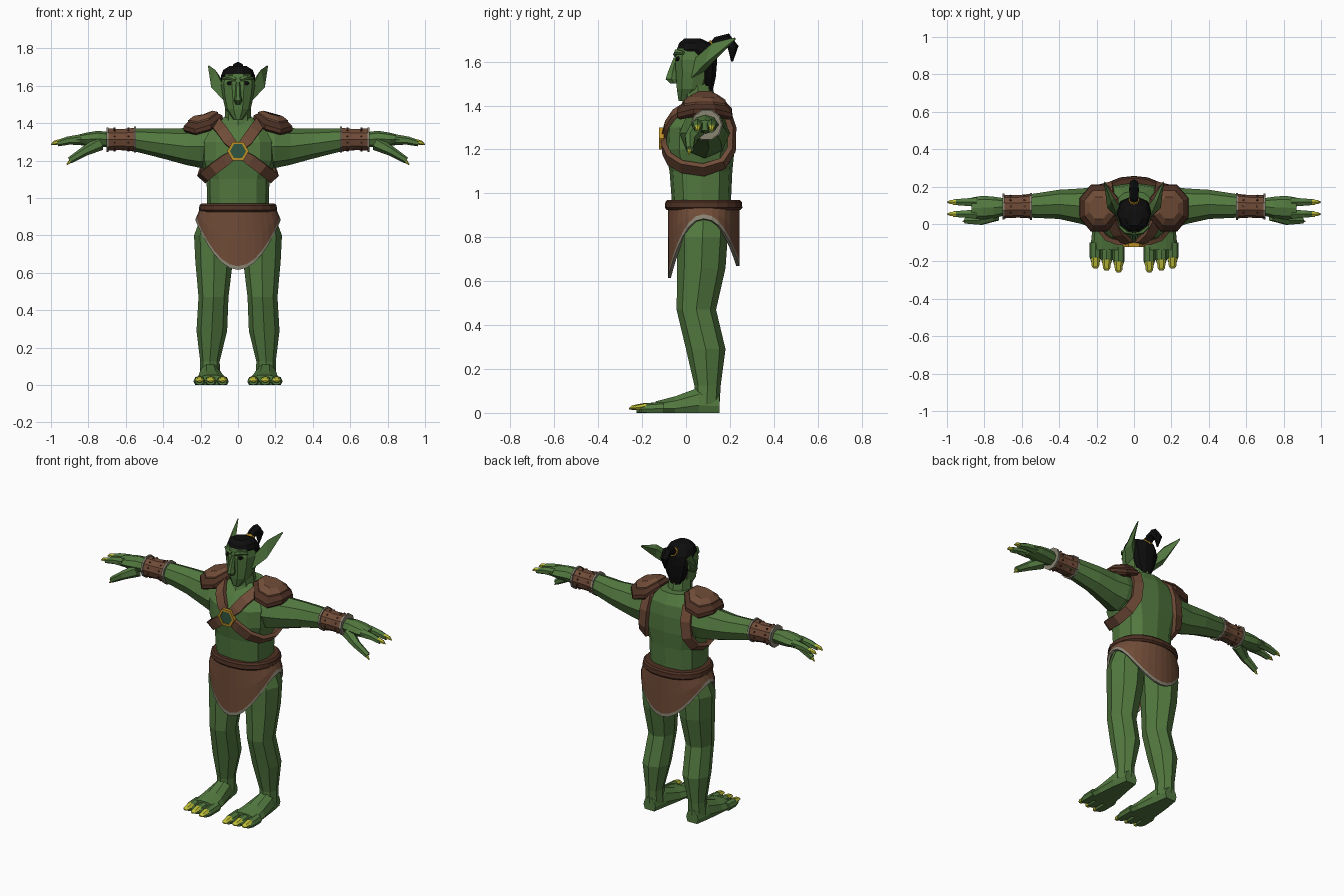
import bpy, bmesh, math
from mathutils import Vector

cube = bpy.data.objects.get("Cube")
if cube:
    bpy.data.objects.remove(cube, do_unlink=True)


def material(name, *rgb):
    mat = bpy.data.materials.new(name)
    mat.use_nodes = True
    mat.diffuse_color = (*rgb, 1)
    mat.node_tree.nodes["Principled BSDF"].inputs["Base Color"].default_value = (*rgb, 1)
    return mat


skin = material("green_skin", .085, .19, .05)
leather = material("brown_leather", .16, .07, .038)
dark_leather = material("dark_brown_leather", .075, .03, .017)
trim = material("grey_trim", .25, .23, .17)
claw = material("yellow_claw", .52, .52, .04)
black = material("black_hair", .004, .004, .004)
gold = material("gold", .5, .27, .02)
gem = material("dark_green_gem", .03, .09, .05)


def build(name, verts, faces, mats, mirror=False):
    """Make an object; mirror copies it to the other side."""
    bm = bmesh.new()
    vs = [bm.verts.new(v) for v in verts]
    for f in faces:
        bm.faces.new([vs[i] for i in f])
    bmesh.ops.recalc_face_normals(bm, faces=bm.faces)
    mesh = bpy.data.meshes.new(name)
    bm.to_mesh(mesh)
    bm.free()
    for mat in mats:
        mesh.materials.append(mat)
    obj = bpy.data.objects.new(name, mesh)
    bpy.context.collection.objects.link(obj)
    if mirror:
        obj.modifiers.new("Mirror", 'MIRROR').use_mirror_merge = False
    return obj


def skin_rings(name, rings, mat, mirror=False, closed=False):
    """Join rings of points into a solid, capped or closed into a loop."""
    n, count = len(rings[0]), len(rings)
    faces = []
    for i in range(count if closed else count - 1):
        a, b = i * n, (i + 1) % count * n
        faces += [(a + j, a + (j + 1) % n, b + (j + 1) % n, b + j) for j in range(n)]
    if not closed:
        faces += [tuple(range(n)), tuple(range((count - 1) * n, count * n))]
    return build(name, [p for r in rings for p in r], faces, [mat], mirror)


def power(v, e):
    return math.copysign(abs(v) ** e, v)


def loft(name, axis, sections, mat, n=8, mirror=False, square=1, floor=False):
    """Sections hold position, two centres and two radii."""
    rings = []
    for p, cu, cv, ru, rv in sections:
        ring = []
        for k in range(n):
            a = math.tau * k / n
            u, v = cu + ru * power(math.cos(a), square), cv + rv * power(math.sin(a), square)
            point = {"X": (p, u, v), "Y": (u, p, v), "Z": (u, v, p)}[axis]
            ring.append((point[0], point[1], max(point[2], 0) if floor else point[2]))
        rings.append(ring)
    return skin_rings(name, rings, mat, mirror)


def tube(name, path, mat, ref, n=6, mirror=False):
    """Path points hold x, y, z and radius."""
    pts = [Vector(p[:3]) for p in path]
    rings = []
    for i, p in enumerate(pts):
        t = (pts[min(i + 1, len(pts) - 1)] - pts[max(i - 1, 0)]).normalized()
        u = t.cross(Vector(ref)).normalized()
        v = t.cross(u)
        rings.append([p + path[i][3] * (u * math.cos(math.tau * k / n) + v * math.sin(math.tau * k / n))
                      for k in range(n)])
    return skin_rings(name, rings, mat, mirror)


# Body
loft("torso", "Z", [
    (.82, 0, .08, .11, .1), (.9, 0, .075, .17, .125), (.97, 0, .07, .165, .135),
    (1.1, 0, .068, .168, .143), (1.2, 0, .063, .2, .158), (1.3, 0, .065, .2, .155),
    (1.37, 0, .085, .16, .125), (1.43, 0, .095, .09, .08)], skin, 12, square=.75)
loft("neck", "Z", [(1.34, 0, .06, .1, .1), (1.42, 0, .06, .072, .075), (1.52, 0, .05, .065, .065)], skin)

# Arms and hands
loft("arm", "X", [
    (.1, .08, 1.28, .11, .1), (.2, .085, 1.275, .115, .115), (.28, .095, 1.275, .095, .098),
    (.4, .105, 1.29, .078, .08), (.55, .097, 1.31, .063, .062), (.7, .092, 1.31, .05, .048)],
    skin, mirror=True)
loft("palm", "X", [
    (.69, .092, 1.312, .045, .04), (.75, .088, 1.315, .058, .044), (.81, .087, 1.313, .064, .036),
    (.87, .086, 1.31, .055, .024)], skin, mirror=True)
for label, y in (("front", .053), ("back", .117)):
    tube(label + "_finger", [(.84, y, 1.312, .028), (.91, y, 1.306, .022), (.965, y, 1.292, .017)],
         skin, (0, 1, 0), mirror=True)
    tube(label + "_finger_claw", [(.95, y, 1.3, .015), (.98, y, 1.295, .012), (1, y, 1.285, .002)],
         claw, (0, 1, 0), mirror=True)
tube("thumb", [(.74, .05, 1.29, .038), (.82, .018, 1.25, .026), (.9, .018, 1.2, .018)],
     skin, (0, 1, 0), mirror=True)
tube("thumb_claw", [(.885, .016, 1.207, .015), (.915, .014, 1.178, .003)], claw, (0, 1, 0), mirror=True)

# Legs and feet
loft("leg", "Z", [
    (.92, .1, .08, .09, .11), (.8, .125, .075, .11, .115), (.66, .128, .07, .1, .11),
    (.47, .131, .047, .08, .09), (.29, .14, .09, .082, .09), (.125, .15, .098, .052, .06),
    (.04, .15, .095, .055, .058)], skin, mirror=True)
loft("foot", "Y", [
    (.152, .15, .03, .042, .05), (.06, .15, .035, .06, .085), (-.05, .145, .02, .08, .058),
    (-.14, .142, .018, .092, .036)], skin, 10, True, floor=True)
for label, x, y in (("inner", .082, -.225), ("middle", .146, -.215), ("outer", .206, -.205)):
    loft(label + "_toe", "Y", [(-.1, x, .02, .032, .03), (y + .03, x, .018, .032, .026),
                               (y, x, .016, .022, .018)], skin, mirror=True, floor=True)
    loft(label + "_toe_claw", "Y", [(y + .025, x, .03, .024, .016), (y - .02, x, .024, .02, .012),
                                    (y - .034, x, .02, .01, .004)], claw, 6, True, floor=True)

# Head
loft("head", "Z", [
    (1.42, 0, -.005, .025, .03), (1.475, 0, .025, .068, .07), (1.55, 0, .038, .085, .088),
    (1.61, 0, .04, .092, .094), (1.66, 0, .04, .08, .085), (1.685, 0, .04, .05, .06)], skin, 10, square=.9)
loft("nose", "Z", [(1.62, 0, -.045, .012, .012), (1.55, 0, -.062, .016, .025),
                   (1.52, 0, -.066, .022, .031), (1.5, 0, -.055, .012, .018)], skin, 6)
tube("brow", [(.012, -.047, 1.632, .012), (.045, -.042, 1.645, .013), (.078, -.012, 1.64, .008)],
     skin, (0, 0, 1), mirror=True)
loft("eye", "Y", [(-.02, .042, 1.613, .02, .013), (-.046, .042, 1.613, .016, .01)], black, 6, True)
skin_rings("ear", [
    [(.085, .035, 1.61), (.08, .025, 1.525), (.065, .08, 1.55), (.065, .08, 1.6)],
    [(.122, .12, 1.685), (.143, .085, 1.59), (.125, .13, 1.605), (.108, .14, 1.665)],
    [(.158, .222, 1.71), (.16, .22, 1.70), (.158, .226, 1.70), (.155, .226, 1.708)]], skin, True)

# Hair with tied tail
loft("hair", "Z", [
    (1.455, 0, .095, .035, .025), (1.53, 0, .09, .07, .048), (1.6, 0, .092, .09, .052),
    (1.655, 0, .05, .09, .097), (1.685, 0, .04, .078, .075), (1.705, 0, .03, .045, .04)], black, 10)
tube("hair_tail", [(0, .1, 1.65, .02), (0, .145, 1.69, .026), (0, .185, 1.7, .03),
                   (0, .215, 1.665, .025), (0, .21, 1.6, .004)], black, (1, 0, 0))
tube("hair_band", [(0, .118, 1.666, .029), (0, .13, 1.677, .029)], gold, (1, 0, 0), 8)

# Loincloth: rows run from the belt down to a scalloped hem
segments, rows = 32, 4
verts, faces = [], []
for r in range(rows):
    for k in range(segments):
        a = math.tau * k / segments
        s = math.sin(a)
        hem = .885 - (.27 if s < 0 else .215) * s * s
        z = (.95, .95 + (hem - .95) * .5, hem + .02, hem)[r]
        rx = .2 + .03 * min(1, (.95 - z) / .07)
        verts.append((rx * math.cos(a), .08 + .163 * power(s, .9), z))
for r in range(rows - 1):
    for k in range(segments):
        a, b = r * segments + k, r * segments + (k + 1) % segments
        faces.append((a, b, b + segments, a + segments))
cloth = build("loincloth", verts, faces, [leather, trim])
for i, face in enumerate(cloth.data.polygons):
    face.material_index = int(i >= (rows - 2) * segments)
cloth.modifiers.new("Thickness", 'SOLIDIFY').thickness = .014
loft("belt", "Z", [(.925, 0, .08, .2, .168), (.935, 0, .08, .21, .177),
                   (.96, 0, .08, .206, .174), (.97, 0, .08, .195, .165)], dark_leather, 20, square=.9)

# Harness straps looping round each shoulder
loop = [Vector(p) for p in (
    (.13, .03, 1.415), (.085, -.055, 1.36), (.05, -.088, 1.31), (0, -.102, 1.25), (.07, -.1, 1.2),
    (.13, -.078, 1.155), (.175, -.02, 1.12), (.19, .08, 1.105), (.18, .17, 1.135),
    (.155, .21, 1.2), (.145, .212, 1.3), (.14, .185, 1.38), (.14, .1, 1.425))]
middle = Vector((.05, .07, 1.26))
rings = []
for i, p in enumerate(loop):
    t = (loop[(i + 1) % len(loop)] - loop[i - 1]).normalized()
    out = p - middle
    if abs(out.y) > .1:
        out = Vector((out.x * .4, out.y, out.z * .4))
    out = (out - t * out.dot(t)).normalized()
    side = t.cross(out) * .03
    rings.append([p - side - out * .015, p + side - out * .015, p + side + out * .01, p - side + out * .01])
skin_rings("harness_strap", rings, leather, True, closed=True)

# Chest buckle
def hexagon(radius, y):
    return [(radius * math.cos(math.tau * k / 6), y, 1.25 + radius * math.sin(math.tau * k / 6))
            for k in range(6)]


skin_rings("buckle_frame", [hexagon(.058, -.1), hexagon(.058, -.122), hexagon(.043, -.122),
                            hexagon(.043, -.1)], gold, closed=True)
skin_rings("buckle_gem", [hexagon(.046, -.108), hexagon(.046, -.116)], gem)

# Shoulder pads
def pad_ring(scale, lift):
    ring = []
    for k in range(8):
        a = math.tau * (k + .5) / 8
        u, v = scale * math.cos(a), scale * math.sin(a)
        ring.append((.187 + .107 * u, .085 + .128 * v, 1.412 + lift - .03 * u - .045 * v * v))
    return ring


skin_rings("shoulder_pad_rim", [pad_ring(.95, -.03), pad_ring(1.06, -.012), pad_ring(1.04, .008),
                                pad_ring(.8, .022)], dark_leather, True)
skin_rings("shoulder_pad", [pad_ring(.82, 0), pad_ring(.8, .03), pad_ring(.5, .042)], leather, True)

# Bracers with trimmed ends and rivets
loft("bracer", "X", [(.55, .096, 1.312, .066, .066), (.62, .094, 1.312, .06, .059),
                     (.7, .092, 1.312, .062, .062)], leather, 10, True)
for label, x, r in (("inner", .545, .073), ("outer", .692, .069)):
    loft(label + "_bracer_trim", "X", [(x, .094, 1.312, r, r), (x + .012, .094, 1.312, r, r)],
         trim, 10, True)
for x in (.585, .66):
    for k in range(10):
        d = Vector((0, math.cos(math.tau * (k + .5) / 10), math.sin(math.tau * (k + .5) / 10)))
        base, tip = Vector((x, .094, 1.312)) + d * .05, Vector((x, .094, 1.312)) + d * .064
        tube("bracer_rivet", [(*base, .007), (*tip, .006)], dark_leather, (1, 0, 0), 5, True)
